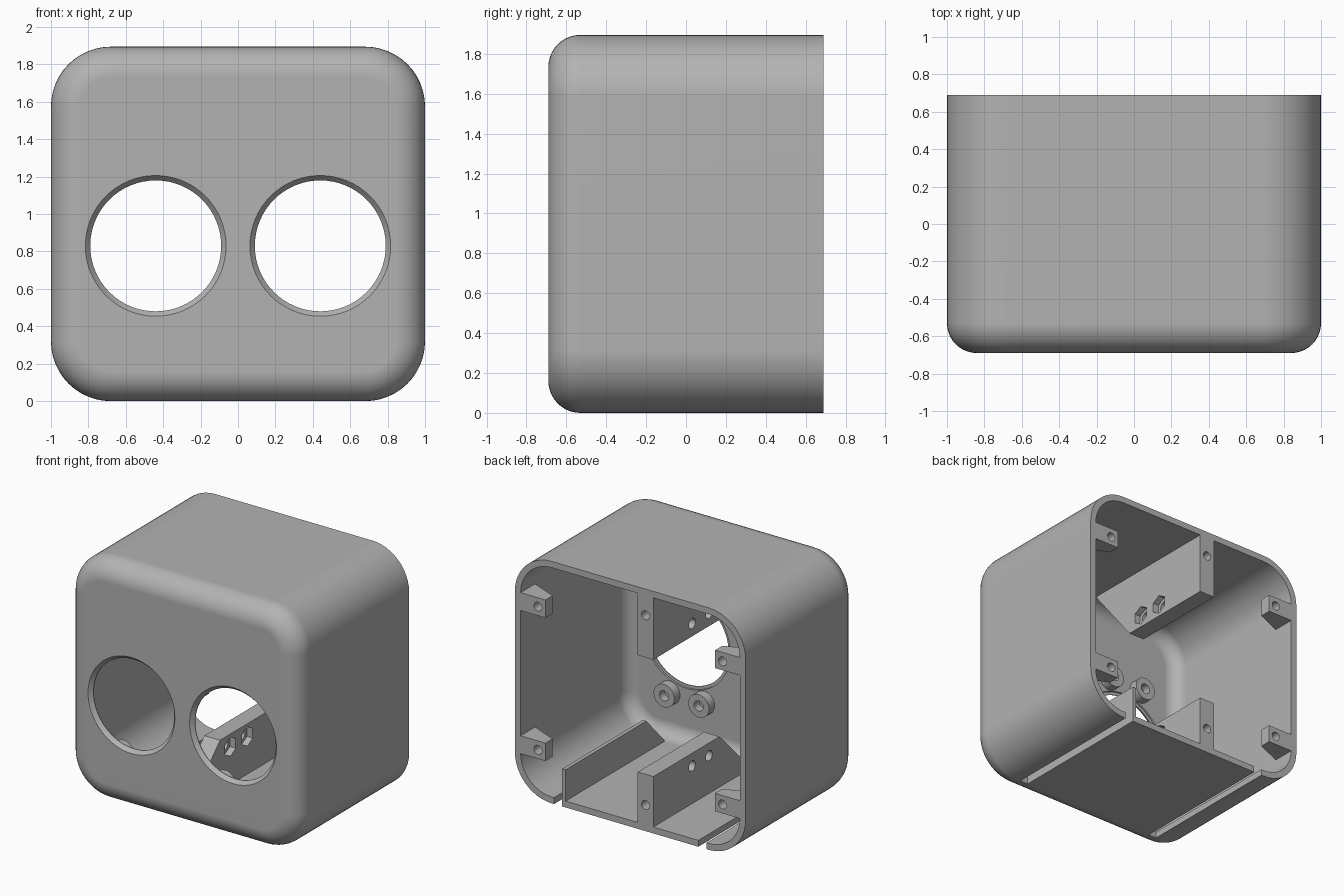
import bpy
import bmesh
from math import sin, cos, pi, radians
from mathutils import Vector

cube = bpy.data.objects.get("Cube")
if cube:
    bpy.data.objects.remove(cube, do_unlink=True)

grey = bpy.data.materials.new("plain grey")
grey.use_nodes = True
colour = (0.45, 0.45, 0.45, 1)
grey.diffuse_color = colour
grey.node_tree.nodes["Principled BSDF"].inputs["Base Color"].default_value = colour

HALF_Y, HEIGHT, WALL = 0.69, 1.895, 0.05
CORNER, FILLET = 0.32, 0.16
INNER_FRONT = -HALF_Y + WALL


def loft(name, rings):
    """Closed solid through a list of equal rings, capped at both ends."""
    bm = bmesh.new()
    loops = [[bm.verts.new(p) for p in ring] for ring in rings]
    n = len(loops[0])
    for a, b in zip(loops, loops[1:]):
        for i in range(n):
            j = (i + 1) % n
            bm.faces.new((a[i], a[j], b[j], b[i]))
    bm.faces.new(loops[0])
    bm.faces.new(loops[-1])
    bmesh.ops.recalc_face_normals(bm, faces=bm.faces)
    mesh = bpy.data.meshes.new(name)
    bm.to_mesh(mesh)
    bm.free()
    mesh.materials.append(grey)
    obj = bpy.data.objects.new(name, mesh)
    bpy.context.collection.objects.link(obj)
    return obj


def rounded_ring(inset, y, steps=12):
    """Rounded rectangle of the case, shrunk by inset, at depth y."""
    r = CORNER - inset
    cx, cz, mid = 1 - CORNER, HEIGHT / 2 - CORNER, HEIGHT / 2
    ring = []
    for q, (sx, sz) in enumerate(((1, 1), (-1, 1), (-1, -1), (1, -1))):
        for i in range(steps + 1):
            a = (q + i / steps) * pi / 2
            ring.append((sx * cx + r * cos(a), y, mid + sz * cz + r * sin(a)))
    return ring


def circle(axis, centre, r, n):
    """Ring of n points around the x or y axis."""
    c = Vector(centre)
    ring = []
    for i in range(n):
        a = 2 * pi * i / n + pi / 2
        u, w = r * cos(a), r * sin(a)
        ring.append(c + (Vector((0, u, w)) if axis == "x" else Vector((u, 0, w))))
    return ring


def rod(axis, centre, r, start, end, n=24):
    """Straight cutter along x or y."""
    k = "xyz".index(axis)
    ends = []
    for t in (start, end):
        p = list(centre)
        p[k] = t
        ends.append(circle(axis, p, r, n))
    return loft("cutter", ends)


def box(name, x, y, z):
    return loft(name, [[(a, b, c) for a, b in
                        ((x[0], y[0]), (x[1], y[0]), (x[1], y[1]), (x[0], y[1]))]
                       for c in z])


def cut(obj, cutters):
    bpy.context.view_layer.objects.active = obj
    for c in cutters:
        c.hide_render = True
        mod = obj.modifiers.new("cut", "BOOLEAN")
        mod.operation, mod.solver, mod.object = "DIFFERENCE", "EXACT", c
        bpy.ops.object.modifier_apply(modifier=mod.name)
        bpy.data.objects.remove(c, do_unlink=True)


def smooth(obj):
    bpy.ops.object.select_all(action="DESELECT")
    obj.select_set(True)
    bpy.context.view_layer.objects.active = obj
    bpy.ops.object.shade_smooth_by_angle(angle=radians(30))
    mod = obj.modifiers.new("flat faces", "WEIGHTED_NORMAL")
    mod.keep_sharp = True


# Hollow case, open at the back, with a rounded front edge
def fillet_rings(inset, r, y_front, steps=10):
    return [rounded_ring(inset + r * (1 - sin(a)), y_front + r * (1 - cos(a)))
            for a in (i * pi / 2 / steps for i in range(steps + 1))]


outside = fillet_rings(0, FILLET, -HALF_Y)
inside = fillet_rings(WALL, FILLET - WALL, INNER_FRONT)
case = loft("case", outside + [rounded_ring(0, HALF_Y), rounded_ring(WALL, HALF_Y)]
            + inside[::-1])

# Two round openings, chamfered outside and stepped inside; two floor slots
cutters = []
for side in (-1, 1):
    profile = ((-0.70, 0.385), (-0.66, 0.35), (-0.655, 0.35),
               (-0.655, 0.375), (-0.60, 0.375))
    cutters.append(loft("cutter", [circle("y", (side * 0.44, y, 0.83), r, 64)
                                   for y, r in profile]))
    cutters.append(box("cutter", sorted((side * 0.59, side * 0.66)),
                       (-0.53, 0.8), (-0.1, 0.06)))
cut(case, cutters)
smooth(case)

# Screw bosses around each opening
for side in (-1, 1):
    for dx in (-0.15, 0.15):
        for dz in (-0.445, 0.445):
            x, z = side * 0.44 + dx, 0.83 + dz
            face = INNER_FRONT + 0.07
            boss = loft("screw_boss", [circle("y", (x, y, z), r, 32) for y, r in
                        ((INNER_FRONT, 0.09), (face, 0.09), (face, 0.04),
                         (INNER_FRONT + 0.005, 0.04))])
            smooth(boss)


# Upper and lower ribs with screw holes and hexagonal nut pockets
def rib(name, root, tip, screw_z, bolt_z):
    outline = ((HALF_Y, root), (HALF_Y, tip), (-0.13, tip), (-0.52, root))
    obj = loft(name, [[(x, y, z) for y, z in outline] for x in (-0.2, -0.065)])
    tools = [rod("y", (-0.1325, 0, screw_z), 0.035, 0.4, 0.8)]
    for y in (0.0, 0.21):
        tools.append(rod("x", (0, y, bolt_z), 0.04, -0.3, 0.1))
        tools.append(rod("x", (0, y, bolt_z), 0.075, -0.115, 0.1, 6))
    cut(obj, tools)
    smooth(obj)


rib("upper_rib", HEIGHT - WALL, 1.36, 1.69, 1.46)
rib("lower_rib", WALL, 0.445, 0.205, 0.345)

# Wedge-shaped screw tabs on the side walls
for side in (-1, 1):
    for z in (0.387, 1.508):
        wall_x = 1 - WALL
        plan = ((wall_x, HALF_Y), (0.735, HALF_Y), (0.735, 0.60), (wall_x, 0.51))
        tab = loft("screw_tab", [[(side * x, y, h) for x, y in plan]
                                 for h in (z - 0.07, z + 0.07)])
        cut(tab, [rod("y", (side * 0.80, 0, z), 0.035, 0.59, 0.8)])
        smooth(tab)

# Thin upright guide rail beside one floor slot
rail = ((HALF_Y, WALL), (HALF_Y, 0.295), (-0.31, 0.295), (-0.54, WALL))
loft("guide_rail", [[(x, y, z) for y, z in rail] for x in (0.56, 0.59)])
